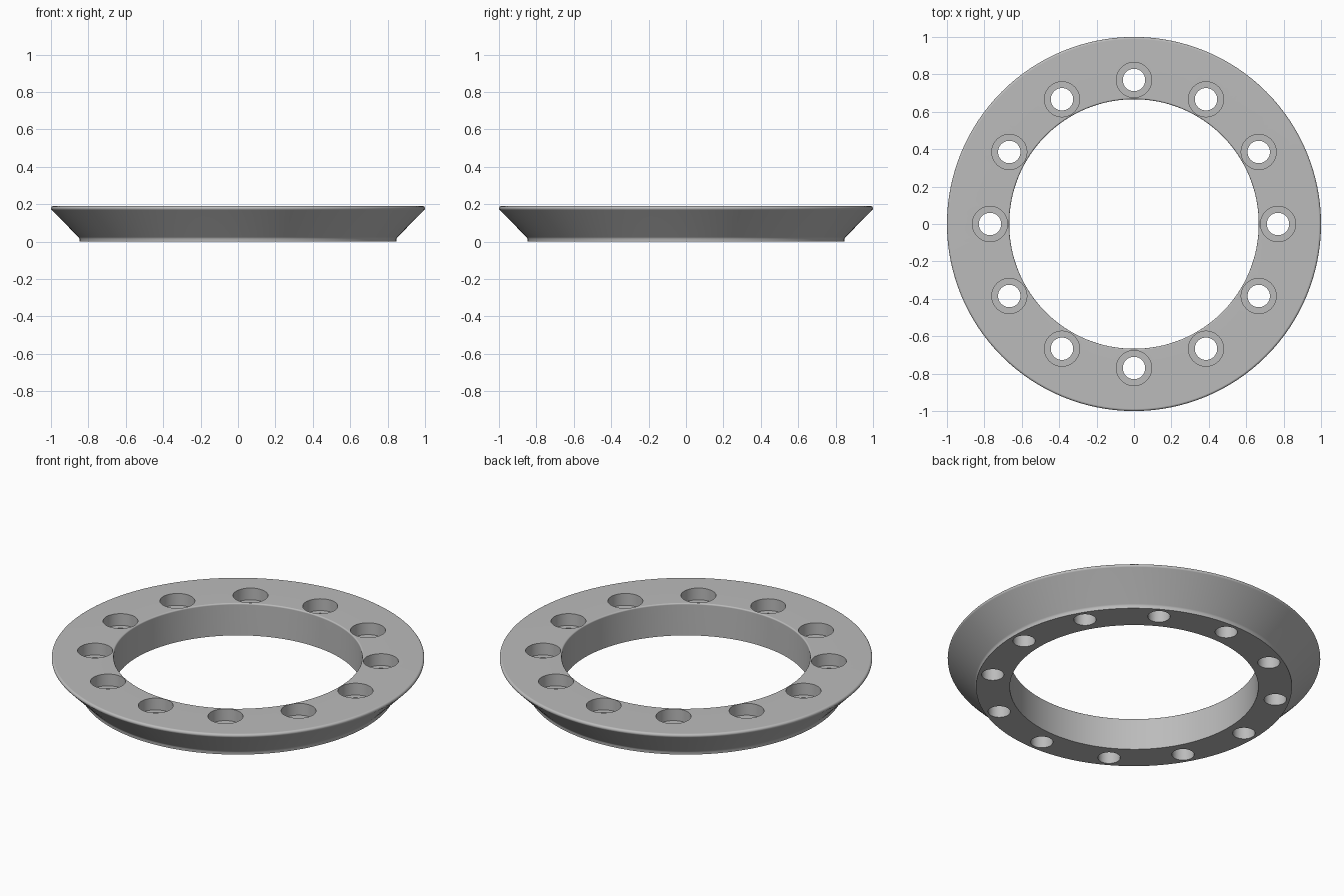
import bpy, bmesh, math
from mathutils import Matrix

cube = bpy.data.objects.get("Cube")
if cube:
    bpy.data.objects.remove(cube, do_unlink=True)

HEIGHT = 0.19
HOLES = 12
HOLE_CIRCLE = 0.77


def fillet(cx, cz, r, start, end, steps=4):
    """Arc points around a centre, angles in degrees."""
    angles = [math.radians(start + (end - start) * i / steps) for i in range(steps + 1)]
    return [(cx + r * math.cos(a), cz + r * math.sin(a)) for a in angles]


def lathe(bm, profile, segments, x=0.0, y=0.0):
    """Revolve a closed (radius, z) profile; points on the axis become caps."""
    rings = []
    for r, z in profile:
        if r == 0:
            rings.append([bm.verts.new((x, y, z))] * segments)
        else:
            rings.append([bm.verts.new((x + r * math.cos(a), y + r * math.sin(a), z))
                          for a in (math.tau * i / segments for i in range(segments))])
    for k, low in enumerate(rings):
        high = rings[(k + 1) % len(rings)]
        if low[0] is low[1] and high[0] is high[1]:
            continue
        for i in range(segments):
            j = (i + 1) % segments
            corners = list(dict.fromkeys((low[i], low[j], high[j], high[i])))
            bm.faces.new(corners)


def finish(bm, name):
    bmesh.ops.recalc_face_normals(bm, faces=bm.faces)
    mesh = bpy.data.meshes.new(name)
    bm.to_mesh(mesh)
    bm.free()
    obj = bpy.data.objects.new(name, mesh)
    bpy.context.collection.objects.link(obj)
    return obj


# Ring body: straight bore, flared outside, rounded rims
body_profile = [(0.667, 0), (0.848, 0), (0.848, 0.014), (0.853, 0.024)]
body_profile += fillet(0.988, HEIGHT - 0.012, 0.012, -45, 90, 6)
body_profile += fillet(0.675, HEIGHT - 0.008, 0.008, 90, 180)
bm = bmesh.new()
lathe(bm, body_profile, 128)
ring = finish(bm, "flange_ring")

# Stepped cutters for the counterbored bolt holes
hole_profile = [(0, -0.05), (0.06, -0.05), (0.06, 0.12), (0.094, 0.12), (0.094, 0.25), (0, 0.25)]
bm = bmesh.new()
for i in range(HOLES):
    a = math.tau * i / HOLES
    lathe(bm, hole_profile, 40, HOLE_CIRCLE * math.cos(a), HOLE_CIRCLE * math.sin(a))
cutter = finish(bm, "bolt_hole_cutter")
cutter.hide_render = True

bpy.ops.object.select_all(action='DESELECT')
ring.select_set(True)
bpy.context.view_layer.objects.active = ring
cut = ring.modifiers.new("bolt_holes", 'BOOLEAN')
cut.operation = 'DIFFERENCE'
cut.solver = 'EXACT'
cut.object = cutter
bpy.ops.object.modifier_apply(modifier=cut.name)
bpy.data.objects.remove(cutter, do_unlink=True)

# Plain grey metal
grey = bpy.data.materials.new("grey_metal")
grey.use_nodes = True
colour = (0.5, 0.5, 0.5, 1)
grey.diffuse_color = colour
grey.node_tree.nodes["Principled BSDF"].inputs["Base Color"].default_value = colour
ring.data.materials.clear()
ring.data.materials.append(grey)

# Smooth walls with crisp edges and flat faces
bpy.ops.object.shade_smooth_by_angle(angle=math.radians(30))
flat = ring.modifiers.new("flat_faces", 'WEIGHTED_NORMAL')
flat.keep_sharp = True
